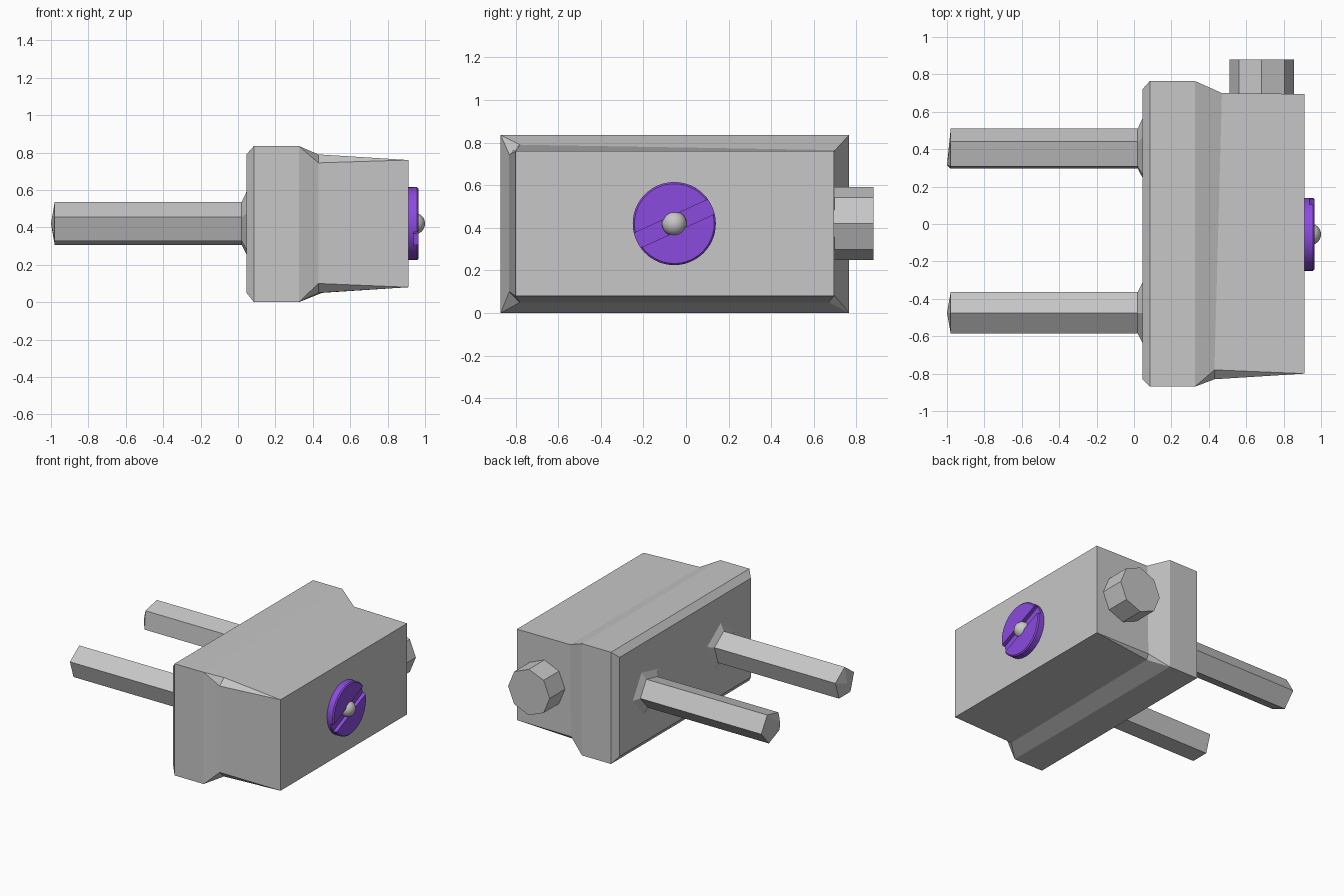
import bpy, bmesh, math
from mathutils import Vector, Matrix

cube = bpy.data.objects.get("Cube")
if cube:
    bpy.data.objects.remove(cube)


def material(name, rgb):
    m = bpy.data.materials.new(name)
    m.use_nodes = True
    m.diffuse_color = (*rgb, 1)
    m.node_tree.nodes["Principled BSDF"].inputs["Base Color"].default_value = (*rgb, 1)
    return m


GREY = material("grey metal", (0.57, 0.57, 0.57))
PURPLE = material("purple", (0.26, 0.07, 0.74))


def finish(bm, name, mat, smooth=None):
    bmesh.ops.remove_doubles(bm, verts=bm.verts, dist=0.0005)
    bmesh.ops.recalc_face_normals(bm, faces=bm.faces)
    mesh = bpy.data.meshes.new(name)
    bm.to_mesh(mesh)
    bm.free()
    mesh.materials.append(mat)
    ob = bpy.data.objects.new(name, mesh)
    bpy.context.collection.objects.link(ob)
    if smooth:
        bpy.ops.object.select_all(action="DESELECT")
        ob.select_set(True)
        bpy.context.view_layer.objects.active = ob
        bpy.ops.object.shade_smooth_by_angle(angle=math.radians(smooth))
    return ob


def loft(bm, rings, tip=None):
    """Skin rings of equal length; the last end may fan to a tip point."""
    loops = [[bm.verts.new(p) for p in r] for r in rings]
    n = len(loops[0])
    for a, b in zip(loops, loops[1:]):
        for i in range(n):
            j = (i + 1) % n
            bm.faces.new((a[i], a[j], b[j], b[i]))
    bm.faces.new(loops[0])
    if tip:
        t = bm.verts.new(tip)
        for i in range(n):
            bm.faces.new((loops[-1][i], loops[-1][(i + 1) % n], t))
    else:
        bm.faces.new(loops[-1])


def rect(x, y0, y1, z0, z1):
    # Each corner doubled, so it can open into a chamfer at the shoulder
    return [(x, y, z) for y, z in ((y0, z0), (y1, z0), (y1, z1), (y0, z1)) for _ in range(2)]


def circle(x, y, z, r, n, turn=0):
    return [(x, y + r * math.sin(turn + i * math.tau / n), z + r * math.cos(turn + i * math.tau / n))
            for i in range(n)]


# Body: wide flange at the back, stepping down to a tapered block
shoulder = [(0.43, -0.83, 0.10), (0.43, -0.78, 0.05), (0.45, 0.67, 0.05), (0.46, 0.70, 0.08),
            (0.47, 0.70, 0.765), (0.47, 0.70, 0.765), (0.43, -0.78, 0.79), (0.43, -0.83, 0.745)]
bm = bmesh.new()
loft(bm, [rect(0.045, -0.83, 0.72, 0.05, 0.79), rect(0.085, -0.87, 0.765, 0.0, 0.835),
          rect(0.325, -0.87, 0.765, 0.0, 0.835), shoulder, rect(0.912, -0.80, 0.695, 0.08, 0.76)])
finish(bm, "body", GREY)

# Two five-sided prongs with flared roots and shallow pointed ends
for name, y, turn, tip_shift in (("front_prong", -0.475, 0, 0), ("back_prong", 0.395, 0.4, -0.08)):
    bm = bmesh.new()
    loft(bm, [circle(0.06, y, 0.42, 0.19, 5, turn), circle(0.045, y, 0.42, 0.17, 5, turn),
              circle(0.02, y, 0.42, 0.116, 5, turn), circle(-0.98, y, 0.42, 0.116, 5, turn)],
         tip=(-1.0, y + tip_shift, 0.42))
    finish(bm, name, GREY)

# Eight-sided knob on the back end
bm = bmesh.new()
bmesh.ops.create_cone(bm, cap_ends=True, segments=8, radius1=0.172, radius2=0.172, depth=0.22,
                      matrix=Matrix.Translation((0.683, 0.77, 0.42)) @ Matrix.Rotation(math.pi / 2, 4, "X"))
finish(bm, "knob", GREY)

# Slotted disc: full base plus two raised segments either side of the slot
CY, CZ, R, SLOT, TILT = -0.055, 0.42, 0.195, 0.0375, math.radians(24.5)
bm = bmesh.new()
loft(bm, [circle(x, CY, CZ, R, 48) for x in (0.90, 0.938)])
finish(bm, "disc_base", PURPLE, 30)


def segment(x, r, side):
    start = math.asin(SLOT / r)
    pts = []
    for i in range(25):
        a = start + (math.pi - 2 * start) * i / 24
        p = Vector((r * math.cos(a), side * r * math.sin(a)))
        p.rotate(Matrix.Rotation(TILT, 2))
        pts.append((x, CY + p.x, CZ + p.y))
    return pts


for name, side in (("disc_upper_segment", 1), ("disc_lower_segment", -1)):
    bm = bmesh.new()
    loft(bm, [segment(0.937, R, side), segment(0.957, R, side), segment(0.965, R - 0.008, side)])
    finish(bm, name, PURPLE, 30)

# Small ball in the middle of the slot
bm = bmesh.new()
bmesh.ops.create_uvsphere(bm, u_segments=24, v_segments=16, radius=0.058,
                          matrix=Matrix.Translation((0.942, CY, CZ)))
finish(bm, "center_ball", GREY, 60)
